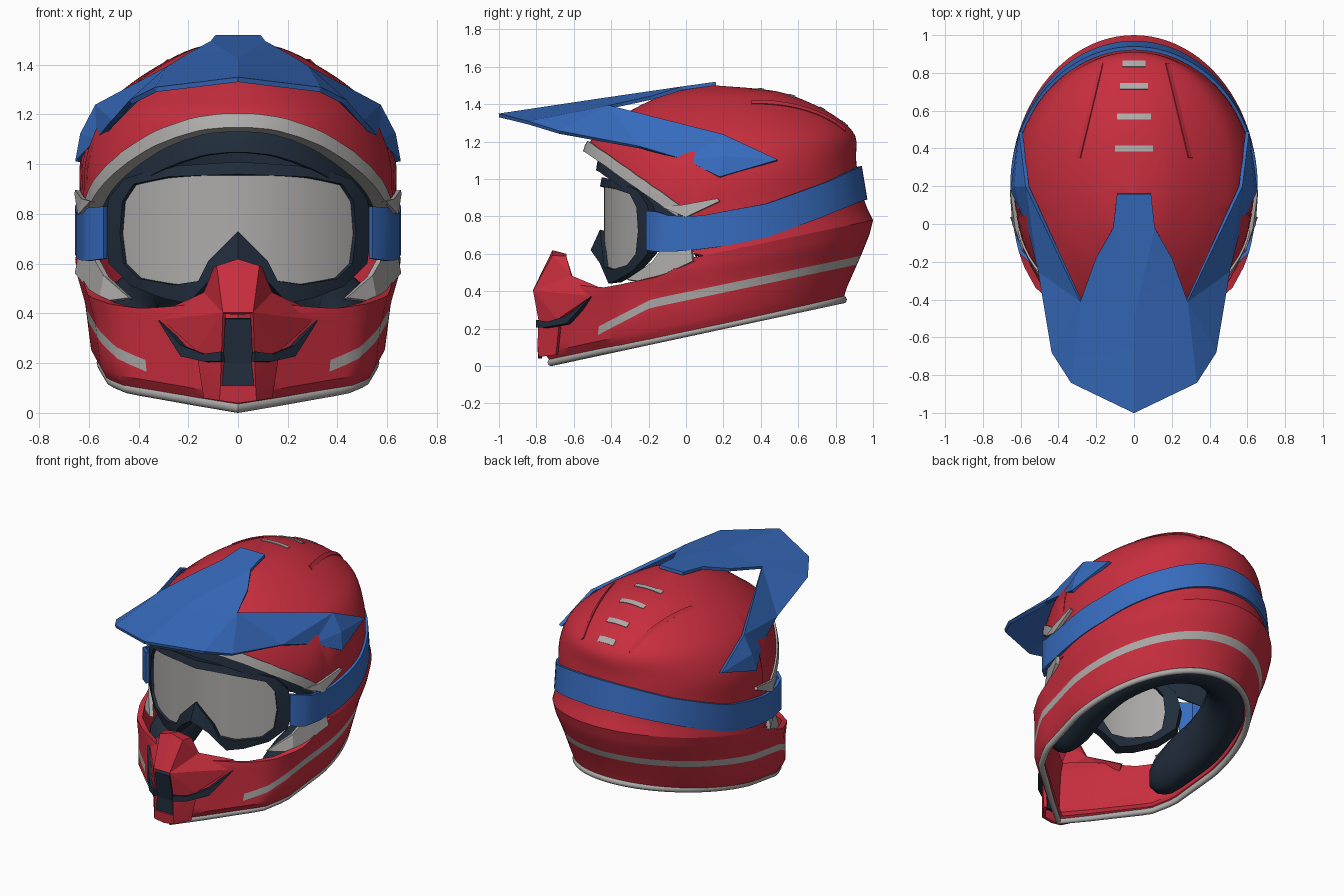
import bpy, bmesh, math
from mathutils import Vector
from mathutils.bvhtree import BVHTree

if "Cube" in bpy.data.objects:
    bpy.data.objects.remove(bpy.data.objects["Cube"])


def material(name, rgb):
    m = bpy.data.materials.new(name)
    m.diffuse_color = (*rgb, 1)
    m.use_nodes = True
    m.node_tree.nodes["Principled BSDF"].inputs["Base Color"].default_value = m.diffuse_color
    return m


RED = material("red", (0.58, 0.027, 0.048))
BLUE = material("blue", (0.038, 0.15, 0.52))
NAVY = material("dark_navy", (0.015, 0.026, 0.045))
GREY = material("light_grey", (0.42, 0.41, 0.40))


def lerp_table(table, x):
    if x <= table[0][0]:
        return table[0][1]
    for (x0, v0), (x1, v1) in zip(table, table[1:]):
        if x <= x1:
            return v0 + (v1 - v0) * (x - x0) / (x1 - x0)
    return table[-1][1]


def finish(name, bm, mats, thick=0, offset=-1, angle=35):
    me = bpy.data.meshes.new(name)
    bm.to_mesh(me)
    bm.free()
    for m in mats:
        me.materials.append(m)
    ob = bpy.data.objects.new(name, me)
    bpy.context.collection.objects.link(ob)
    bpy.ops.object.select_all(action='DESELECT')
    bpy.context.view_layer.objects.active = ob
    ob.select_set(True)
    if thick:
        s = ob.modifiers.new("thickness", 'SOLIDIFY')
        s.thickness, s.offset = thick, offset
        s.material_offset = -1 if len(mats) > 1 else 0
        bpy.ops.object.modifier_apply(modifier=s.name)
    bpy.ops.object.shade_smooth_by_angle(angle=math.radians(angle))
    return ob


def grid(name, cols, mats, thick=0, rule=None, closed=False):
    """Skin a list of columns of points."""
    bm = bmesh.new()
    vs = [[bm.verts.new(p) for p in c] for c in cols]
    for i in range(len(vs) - 1):
        for j in range(len(vs[0]) - 1):
            f = bm.faces.new((vs[i][j], vs[i + 1][j], vs[i + 1][j + 1], vs[i][j + 1]))
            if rule and rule(j, f.calc_center_median()):
                f.material_index = 1
    bmesh.ops.remove_doubles(bm, verts=bm.verts, dist=1e-4)
    if closed:
        bmesh.ops.holes_fill(bm, edges=bm.edges[:], sides=0)
        bmesh.ops.recalc_face_normals(bm, faces=bm.faces[:])
    return finish(name, bm, mats, thick)


def mirrored(name, pts, faces, mat, thick):
    """Faceted plate from half its points, mirrored across x = 0."""
    bm = bmesh.new()
    a = [bm.verts.new(p) for p in pts]
    b = [bm.verts.new((-x, y, z)) for x, y, z in pts]
    for f in faces:
        bm.faces.new([a[i] for i in f])
        bm.faces.new([b[i] for i in reversed(f)])
    bmesh.ops.remove_doubles(bm, verts=bm.verts, dist=1e-4)
    bmesh.ops.recalc_face_normals(bm, faces=bm.faces[:])
    return finish(name, bm, [mat], thick, 0, 8)


# Helmet surface: tilted rings (front y, front z, back y, back z, half width, chin pinch)
RINGS = [(-.72, .02, .84, .355, .56, 1), (-.76, .07, .86, .42, .592, 1),
         (-.75, .25, .94, .60, .615, 1), (-.74, .36, .98, .70, .645, 1),
         (-.72, .42, 1.0, .78, .655, 1), (-.66, .50, .97, .84, .64, .5),
         (-.60, .72, .93, .95, .636, .3), (-.56, .95, .91, 1.10, .632, 0),
         (-.53, 1.17, .905, 1.23, .56, 0), (-.42, 1.28, .82, 1.32, .46, 0),
         (-.27, 1.38, .68, 1.40, .33, 0), (-.08, 1.46, .48, 1.47, .18, 0),
         (.15, 1.5, .16, 1.5, .004, 0)]
PINCH = [(0, 1), (.4, .93), (.57, .8), (.7, .56), (.85, .29), (1, 0)]
BROW = [(-.6, 1.21), (-.53, 1.17), (0, .80), (.05, .55), (.1, .2)]
CHIN = [(-.8, .46), (-.45, .42), (-.15, .47), (0, .56), (.1, .95)]


def ring(v):
    i = min(int(v), 11)
    t = v - i
    b, c = RINGS[i], RINGS[i + 1]
    if i < 6:
        return [p + (q - p) * t for p, q in zip(b, c)]
    a, d = RINGS[i - 1], RINGS[min(i + 2, 12)]
    return [q + .5 * t * (r - p + t * (2 * p - 5 * q + 4 * r - s + t * (3 * (q - r) + s - p)))
            for p, q, r, s in zip(a, b, c, d)]


def surf(a, v):
    yf, zf, yb, zb, w, p = ring(v)
    y0, c, s = yf + .53 * (yb - yf), math.cos(a), abs(math.sin(a))
    if c > 0:
        x, y = w * ((1 - p) * s + p * lerp_table(PINCH, c)), y0 - c * (y0 - yf)
    else:
        x, y = w * s, y0 - c * (yb - y0)
    return Vector((math.copysign(x, math.sin(a)), y, zf + (zb - zf) * (y - yf) / (yb - yf)))


def brow_level(a, off=0):
    v = 4.0
    while v < 9.5:
        p = surf(a, v)
        if p.z >= lerp_table(BROW, p.y) + off:
            break
        v += .02
    return v


def chin_level(a):
    v = 4.0
    while v > 3:
        p = surf(a, v)
        if p.z <= lerp_table(CHIN, p.y):
            break
        v -= .02
    return v


ANG = [math.radians(d) for d in range(-180, 181, 4)]

# Lower shell with chin bar and painted side stripe that dips at the front
cols = []
for a in ANG:
    top = chin_level(a)
    dip = .5 * min(1, max(0, (-.2 - surf(a, 1.5).y) / .27))
    rows = [0, .5, 1, 1.68 - dip, 1.94 - dip, 2.1, 2.6, 3]
    cols.append([surf(a, v) for v in rows + [3 + (top - 3) * k / 4 for k in (1, 2, 3, 4)]])
grid("lower_shell", cols, [RED, GREY], .035, lambda j, c: j == 3 and c.y > -.48)

# Upper dome
cols = []
for a in ANG:
    e = brow_level(a)
    cols.append([surf(a, e + (12 - e) * k / 32) for k in range(33)])
n = len(cols[0])
bvh = BVHTree.FromPolygons([p for c in cols for p in c],
                           [(i * n + j, i * n + n + j, i * n + n + j + 1, i * n + j + 1)
                            for i in range(len(cols) - 1) for j in range(n - 1)])
grid("upper_dome", cols, [RED], .03)

# Dark inner liner of the dome
C = Vector((0, .2, .7))
cols = []
for a in ANG:
    e = brow_level(a, -.10)
    cols.append([C + (surf(a, e + (12 - e) * k / 16) - C) * .91 for k in range(17)])
grid("inner_liner", cols, [NAVY], .02)

# Grey brow trim following the edge of the dome, ending in a side spear
cols = []
for d in range(-88, 89, 4):
    a = math.radians(d)
    e = brow_level(a, -.035)
    if surf(a, e).y < 0:
        h = brow_level(a, .035)
        cols.append([C + (surf(a, e + (h - e) * k / 2) - C) * 1.016 for k in range(3)])
grid("brow_trim", cols, [GREY], .06)
mirrored("trim_spear", [(.585, -.13, .85), (.635, 0, .795), (.648, .18, .88), (.645, .17, .895),
                        (.62, -.02, .86)], [(0, 1, 4), (1, 2, 3, 4)], GREY, .02)


def drape(x, y, h):
    hit = bvh.ray_cast(Vector((x + .0013, y + .0007, 3)), Vector((0, 0, -1)))[0]
    return Vector((x, y, (hit.z if hit else 1.3) + h))


# Painted crown dashes and fine crown creases
for y, w in ((.40, .1), (.57, .09), (.73, .075), (.85, .06)):
    grid("crown_dash", [[drape(w * k / 4, y + s, .005) for s in (-.016, 0, .016)]
                        for k in range(-4, 5)], [GREY], .004)
for side in (-1, 1):
    grid("crown_crease", [[drape(side * (.30 - .12 * k / 10) + s * side, .35 + .5 * k / 10, h)
                           for s, h in ((-.014, .009), (.006, .0))]
                          for k in range(11)], [RED], .006)


def tube(name, path, rx, rz, mat, taper=0):
    cols = []
    for i, p in enumerate(path):
        out = Vector((p.x, p.y - .1, 0)).normalized()
        e = min(i, len(path) - 1 - i)
        f = 1 if e >= taper else math.sqrt(1 - (1 - (e + .25) / (taper + .25)) ** 2)
        cols.append([p + out * rx * f * math.cos(t) + Vector((0, 0, rz * f * math.sin(t)))
                     for t in [math.tau * k / 16 for k in range(17)]])
    return grid(name, cols, [mat], closed=True)


# Bottom rim and neck padding
tube("bottom_rim", [surf(a, 0) - Vector((surf(a, 0).x * .02, 0, 0)) for a in ANG], .02, .02, GREY)
path = []
for d in range(56, 305, 4):
    p = surf(math.radians(d), .8)
    path.append(Vector((p.x * .74, .12 + (p.y - .12) * .78, p.z + .11)))
tube("neck_padding", path, .135, .16, NAVY, 4)

# Blue goggle strap around the back
LO = [(-.2, .61), (0, .615), (.2, .64), (.44, .69), (.7, .785), (.96, .89)]
HI = [(-.2, .84), (-.1, .805), (.06, .80), (.44, .87), (.77, .99), (.94, 1.07)]
cols = [[(.54, -.215, .62), (.54, -.215, .83)]]
for d in range(68, 293, 4):
    a = math.radians(d)
    c, col = math.cos(a), []
    for tab, back in ((LO, .97), (HI, .94)):
        y = .2 - c * (.95 if c > 0 else back - .2)
        col.append((.655 * math.sin(a), y, lerp_table(tab, y)))
    cols.append(col)
cols.append([(-.54, -.215, .62), (-.54, -.215, .83)])
grid("goggle_strap", cols, [BLUE], .02)

# Goggle frame and lens, curved in plan
OUT = [(0, .62), (.1, .55), (.2, .44), (.3, .46), (.43, .51), (.52, .6), (.54, .75), (.52, .86),
       (.46, .94), (.3, .99), (0, 1.01)]
INN = [(0, .73), (.12, .61), (.16, .53), (.26, .515), (.4, .54), (.46, .6), (.475, .72),
       (.465, .85), (.42, .92), (.28, .95), (0, .96)]


def curve_y(x):
    return -.45 + .9 * x * x


half = []
for (xo, zo), (xi, zi) in zip(OUT, INN):
    nose = .06 * max(0, 1 - xo / .15) if zo < .7 else 0
    half.append([Vector((xo, curve_y(xo) - nose, zo)), Vector((xi, curve_y(xi) - .01, zi))])
other = [[Vector((-p.x, p.y, p.z)) for p in c] for c in reversed(half)]
grid("goggle_frame", half + other[1:], [NAVY], .075)
TOP = [(0, .965), (.28, .955), (.42, .925), (.465, .85), (.478, .73)]
BOT = [(0, .725), (.12, .605), (.16, .525), (.26, .51), (.4, .535), (.46, .595), (.478, .71)]
cols = []
for k in range(-24, 25):
    x = .478 * k / 24
    cols.append([(x, curve_y(x) + .012, lerp_table(t, abs(x))) for t in (BOT, TOP)])
grid("goggle_lens", cols, [GREY], .01)

# Blue peak visor: faceted plate with side arms
mirrored("visor", [(0, -1, 1.34), (.33, -.84, 1.30), (.43, -.68, 1.25), (.50, -.25, 1.17),
                   (.56, 0, 1.10), (.645, .18, 1.01), (.60, .49, 1.10), (.565, .2, 1.235),
                   (.28, -.41, 1.385), (.2, -.18, 1.435), (.11, -.02, 1.485), (.09, .16, 1.51),
                   (0, .16, 1.51), (0, -.5, 1.415), (.625, .2, 1.12)],
         [(0, 1, 13), (1, 8, 13), (1, 2, 8), (13, 8, 9), (13, 9, 10), (13, 10, 12), (10, 11, 12),
          (2, 3, 8), (3, 7, 8), (3, 4, 7), (4, 14, 7), (4, 5, 14), (5, 6, 14), (6, 7, 14)],
         BLUE, .02)

# Grey cheek plates at the corners of the eye port
mirrored("cheek_plate", [(.43, -.31, .46), (.55, -.2, .445), (.645, .04, .56), (.63, .03, .64),
                         (.575, -.12, .63), (.53, -.18, .55)],
         [(0, 1, 5), (1, 2, 4, 5), (2, 3, 4)], GREY, .025)

# Mouth guard: pointed hood, flanks, vent and fins
mirrored("mouth_hood", [(0, -.71, .61), (.08, -.71, .585), (.055, -.81, .40), (0, -.81, .40),
                        (.09, -.64, .58), (.13, -.61, .48), (.30, -.50, .37), (.16, -.68, .25),
                        (.06, -.775, .21), (0, -.64, .59), (.28, -.45, .41)],
         [(0, 1, 2, 3), (0, 9, 4, 1), (1, 4, 5), (1, 5, 2), (2, 5, 6), (2, 6, 7), (2, 7, 8),
          (5, 10, 6)], RED, .02)
mirrored("chin_flank", [(.06, -.785, .22), (.07, -.78, .05), (.13, -.69, .06), (.16, -.67, .25),
                        (0, -.785, .11), (.065, -.785, .11), (0, -.78, .04)],
         [(0, 5, 3), (5, 1, 2, 3), (4, 6, 1, 5)], RED, .02)
mirrored("mouth_vent", [(0, -.795, .38), (.052, -.795, .38), (.06, -.765, .2), (.062, -.77, .11),
                        (0, -.77, .11), (0, -.765, .2)],
         [(0, 1, 2, 5), (5, 2, 3, 4)], NAVY, .03)
mirrored("mouth_fin", [(.31, -.50, .37), (.22, -.62, .27), (.13, -.73, .235), (.06, -.79, .245),
                       (.06, -.79, .205), (.13, -.74, .205), (.22, -.63, .225), (.29, -.53, .335)],
         [(0, 1, 6, 7), (1, 2, 5, 6), (2, 3, 4, 5)], NAVY, .03)
